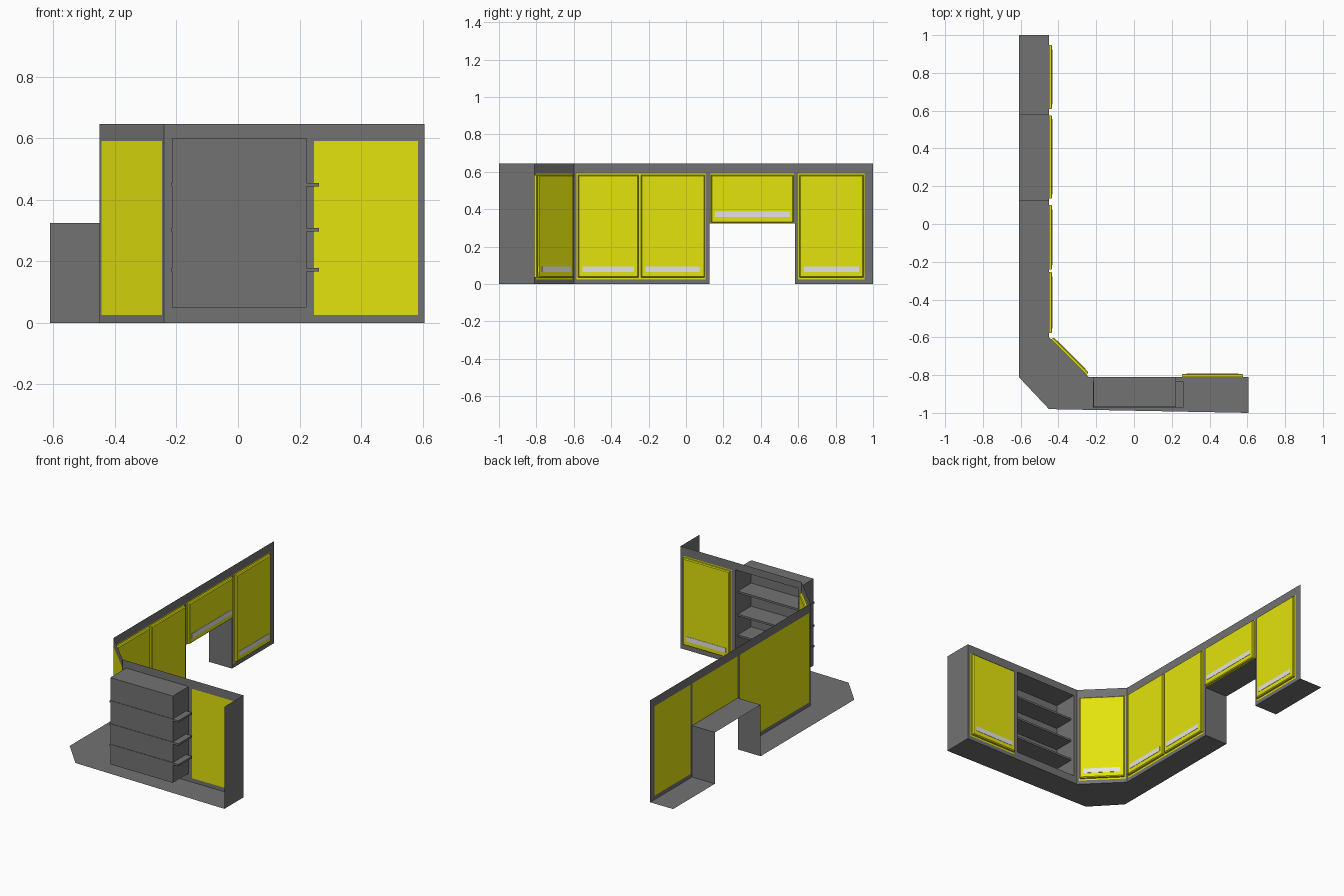
import bpy, bmesh
from mathutils import Matrix, Vector

cube = bpy.data.objects.get("Cube")
if cube:
    bpy.data.objects.remove(cube, do_unlink=True)

H = 0.645  # cabinet height


def material(name, rgb):
    m = bpy.data.materials.new(name)
    m.use_nodes = True
    m.diffuse_color = (*rgb, 1)
    m.node_tree.nodes["Principled BSDF"].inputs["Base Color"].default_value = (*rgb, 1)
    return m


GREY = material("carcass grey", (0.17, 0.17, 0.17))
YELLOW = material("door yellow", (0.77, 0.77, 0.004))
SILVER = material("handle silver", (0.77, 0.77, 0.77))


def finish(bm, name, mat, matrix=None):
    if matrix:
        bm.transform(matrix)
    bmesh.ops.recalc_face_normals(bm, faces=bm.faces)
    me = bpy.data.meshes.new(name)
    bm.to_mesh(me)
    bm.free()
    me.materials.append(mat)
    ob = bpy.data.objects.new(name, me)
    bpy.context.collection.objects.link(ob)
    return ob


def sheet(name, points, mat=GREY, matrix=None):
    bm = bmesh.new()
    bm.faces.new([bm.verts.new(p) for p in points])
    return finish(bm, name, mat, matrix)


def box(name, lo, hi, mat, matrix=None, bevel=0, open_front=False):
    bm = bmesh.new()
    bmesh.ops.create_cube(bm, size=1)
    lo, hi = Vector(lo), Vector(hi)
    for v in bm.verts:
        v.co = Vector([a + (b - a) * (c + 0.5) for a, b, c in zip(lo, hi, v.co)])
    front = [f for f in bm.faces if f.calc_center_median().y > hi.y - 1e-5]
    if open_front:
        bmesh.ops.delete(bm, geom=front, context='FACES')
    elif bevel:
        bmesh.ops.bevel(bm, geom=list(front[0].edges), offset=bevel, segments=1,
                        affect='EDGES')
    return finish(bm, name, mat, matrix)


def wall_frame(origin, along, out):
    """Local axes: x runs along the wall, y points out of it, z is up."""
    m = Matrix.Identity(4)
    m.col[0][:2] = Vector(along).normalized()
    m.col[1][:2] = Vector(out).normalized()
    m.col[3][:2] = origin
    return m


def face_wall(name, start, end, holes, matrix):
    """Flat wall built from a grid of cells, leaving out the holes (u0, u1, z0, z1)."""
    us = sorted({start, end, *[u for h in holes for u in h[:2]]})
    zs = sorted({0, H, *[z for h in holes for z in h[2:]]})
    bm = bmesh.new()
    for u0, u1 in zip(us, us[1:]):
        for z0, z1 in zip(zs, zs[1:]):
            u, z = (u0 + u1) / 2, (z0 + z1) / 2
            if not any(h[0] < u < h[1] and h[2] < z < h[3] for h in holes):
                bm.faces.new([bm.verts.new(p) for p in
                              ((u0, 0, z0), (u1, 0, z0), (u1, 0, z1), (u0, 0, z1))])
    bmesh.ops.remove_doubles(bm, verts=bm.verts, dist=1e-5)
    return finish(bm, name, GREY, matrix)


def door_backing(name, hole, matrix):
    u0, u1, z0, z1 = hole
    sheet(name, [(u0, 0, z0), (u1, 0, z0), (u1, 0, z1), (u0, 0, z1)], YELLOW, matrix)


def door(name, u0, u1, matrix, z0=0.035, z1=0.583, margin=0.024):
    box(name, (u0, 0.001, z0), (u1, 0.017, z1), YELLOW, matrix, bevel=0.005)
    box(name + "_handle", (u0 + margin, 0.016, z0 + 0.03),
        (u1 - margin, 0.019, z0 + 0.06), SILVER, matrix)


# Wall planes
side = wall_frame((-0.45, 0), (0, 1), (1, 0))
front = wall_frame((0, -0.81), (1, 0), (0, 1))
corner = wall_frame((-0.45, -0.6), (1, -1), (1, 1))

# Long side run with an overhead cabinet above a gap
pair, overhead, last = ((-0.585, 0.105, 0.025, 0.59), (0.13, 0.578, 0.325, 0.59),
                        (0.6, 0.955, 0.025, 0.59))
gap = (0.125, 0.582, 0, 0.325)
face_wall("side_face_wall", -0.6, 1, [pair, overhead, last, gap], side)
for label, hole in (("pair", pair), ("overhead", overhead), ("end", last)):
    door_backing(label + "_door_backing", hole, side)
door("side_door_a", -0.578, -0.253, side)
door("side_door_b", -0.24, 0.1, side)
door("overhead_door", 0.135, 0.575, side, z0=0.328, margin=0.02)
door("end_door", 0.608, 0.948, side)

# Diagonal corner cabinet
hole = (0.01, 0.287, 0.025, 0.59)
face_wall("corner_face_wall", 0, 0.297, [hole], corner)
door_backing("corner_door_backing", hole, corner)
door("corner_door", 0.016, 0.281, corner)

# Front run with one door and an open shelf
hole = (0.247, 0.585, 0.025, 0.59)
face_wall("front_face_wall", -0.24, 0.605, [hole, (-0.215, 0.222, 0.05, 0.598)], front)
door_backing("front_door_backing", hole, front)
door("front_door", 0.253, 0.578, front)
box("shelf_box", (-0.215, -0.968, 0.05), (0.222, -0.81, 0.598), GREY, open_front=True)
for z in (0.172, 0.302, 0.448):
    box("shelf", (-0.218, -0.971, z - 0.006), (0.263, -0.835, z + 0.006), GREY)
sheet("end_panel", [(0.605, -1, 0), (0.605, -0.81, 0), (0.605, -0.81, H), (0.605, -1, H)])

# Floors and the sides of the gap
L, R = -0.61, -0.45
outline = [(L, -0.81), (R, -0.98), (0.605, -1), (0.605, -0.81), (-0.24, -0.81),
           (R, -0.6), (R, gap[0]), (L, gap[0])]
sheet("main_floor", [(x, y, 0) for x, y in outline])
for name, y0, y1, z in (("overhead_floor", gap[0], gap[1], gap[3]),
                        ("end_floor", gap[1], 1, 0)):
    sheet(name, [(L, y0, z), (R, y0, z), (R, y1, z), (L, y1, z)])
for y in gap[:2]:
    sheet("gap_side", [(L, y, 0), (R, y, 0), (R, y, gap[3]), (L, y, gap[3])])
